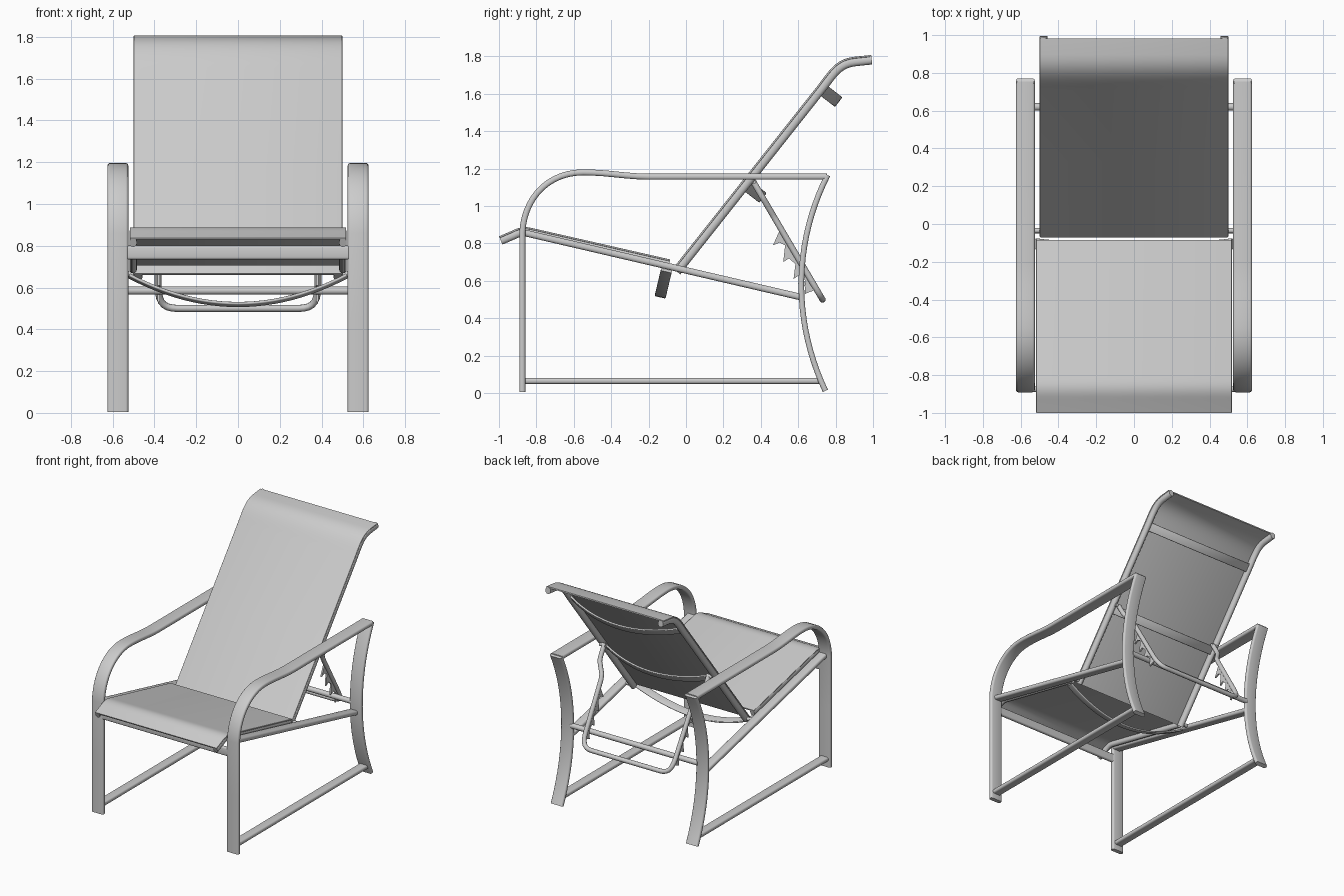
import bpy, bmesh, math
from mathutils import Vector, Matrix
from mathutils.geometry import interpolate_bezier

cube = bpy.data.objects.get("Cube")
if cube:
    bpy.data.objects.remove(cube)

GREY = (0.6, 0.6, 0.6, 1.0)
mat = bpy.data.materials.new("light grey")
mat.use_nodes = True
mat.diffuse_color = GREY
mat.node_tree.nodes["Principled BSDF"].inputs["Base Color"].default_value = GREY
X = Vector((1, 0, 0))


def finish(name, bm):
    bmesh.ops.recalc_face_normals(bm, faces=bm.faces)
    mesh = bpy.data.meshes.new(name)
    bm.to_mesh(mesh)
    bm.free()
    mesh.materials.append(mat)
    obj = bpy.data.objects.new(name, mesh)
    bpy.context.collection.objects.link(obj)
    bpy.ops.object.select_all(action='DESELECT')
    obj.select_set(True)
    bpy.context.view_layer.objects.active = obj
    bpy.ops.object.shade_smooth_by_angle(angle=math.radians(35))
    return obj


def bezier(a, b, c, d, n=14):
    pts = [Vector((p[0], p[1], 0)) for p in (a, b, c, d)]
    return [(p.x, p.y) for p in interpolate_bezier(*pts, n)]


def in_plane(x, points):
    return [Vector((x, y, z)) for y, z in points]


def section(width, thick, radius):
    """Rounded rectangle outline."""
    out = []
    for k, (sx, sy) in enumerate(((1, 1), (-1, 1), (-1, -1), (1, -1))):
        for step in range(4):
            a = math.radians(90 * k + 30 * step)
            out.append((sx * (width / 2 - radius) + radius * math.cos(a),
                        sy * (thick / 2 - radius) + radius * math.sin(a)))
    return out


def sweep(name, path, width, thick, side=X, radius=None, lift=0.0):
    """Sweep a rounded bar along a path; side is its width direction."""
    outline = section(width, thick, radius or thick * 0.4)
    bm = bmesh.new()
    rings = []
    for i, p in enumerate(path):
        before = (p - path[i - 1]).normalized() if i else None
        after = (path[i + 1] - p).normalized() if i < len(path) - 1 else None
        tangent = ((before or after) + (after or before)).normalized()
        normal = side.cross(tangent).normalized()
        mitre = 1 / max(0.5, tangent.dot(after or before))
        rings.append([bm.verts.new(p + side * u + normal * (v + lift) * mitre)
                      for u, v in outline])
    n = len(outline)
    for r, s in zip(rings, rings[1:]):
        for j in range(n):
            bm.faces.new((r[j], r[(j + 1) % n], s[(j + 1) % n], s[j]))
    bm.faces.new(rings[0])
    bm.faces.new(rings[-1])
    return finish(name, bm)


def tube(name, path, radius):
    """Round tube through the given points."""
    curve = bpy.data.curves.new(name, 'CURVE')
    curve.dimensions = '3D'
    curve.bevel_depth = radius
    curve.bevel_resolution = 3
    curve.use_fill_caps = True
    spline = curve.splines.new('POLY')
    spline.points.add(len(path) - 1)
    for sp, p in zip(spline.points, path):
        sp.co = (*p, 1)
    curve.materials.append(mat)
    obj = bpy.data.objects.new(name, curve)
    bpy.context.collection.objects.link(obj)
    return obj


def plate(name, x, outline, thick):
    """Flat plate standing in the side plane."""
    bm = bmesh.new()
    face = bm.faces.new([bm.verts.new(p) for p in in_plane(x - thick / 2, outline)])
    ext = bmesh.ops.extrude_face_region(bm, geom=[face])
    verts = [v for v in ext["geom"] if isinstance(v, bmesh.types.BMVert)]
    bmesh.ops.translate(bm, verts=verts, vec=(thick, 0, 0))
    return finish(name, bm)


def bow(name, start, sag_dir, sag, half, width):
    """Flat spreader bar bowed away from the fabric."""
    down = Vector((0, *sag_dir)).normalized()
    path = []
    for i in range(25):
        t = i / 12 - 1
        path.append(Vector((half * t, *start)) + down * sag * (1 - t * t))
    return sweep(name, path, width, 0.014, side=X.cross(down))


# Profiles in the side plane (y, z)
arm = ([(-0.875, 0.005), (-0.875, 0.45)]
       + bezier((-0.875, 0.86), (-0.865, 1.04), (-0.74, 1.18), (-0.55, 1.18))
       + bezier((-0.5, 1.179), (-0.4, 1.175), (-0.3, 1.157), (-0.2, 1.157), 6)
       + [(0.755, 1.157)])
rear = bezier((0.757, 1.165), (0.572, 0.80), (0.572, 0.38), (0.745, 0.012), 22)
back = ([(-0.05, 0.65), (0.35, 1.155)]
        + bezier((0.73, 1.635), (0.79, 1.715), (0.82, 1.762), (0.90, 1.772), 10)
        + [(0.993, 1.782)])
seat = ([(-0.99, 0.815)]
        + bezier((-0.92, 0.845), (-0.88, 0.865), (-0.86, 0.866), (-0.82, 0.856), 8)
        + [(-0.09, 0.69)])
ratchet = [(0.505, 0.88), (0.465, 0.79), (0.50, 0.805), (0.53, 0.79), (0.52, 0.70),
           (0.55, 0.72), (0.585, 0.69), (0.575, 0.61), (0.605, 0.63), (0.64, 0.60),
           (0.635, 0.53), (0.70, 0.555)]

for side, s in (("left", 1), ("right", -1)):
    # Side frames
    sweep(f"{side}_front_leg_and_arm", in_plane(s * 0.575, arm), 0.1, 0.032)
    sweep(f"{side}_rear_leg", in_plane(s * 0.575, rear), 0.1, 0.03)
    sweep(f"{side}_floor_rail", in_plane(s * 0.575, [(-0.875, 0.065), (0.715, 0.065)]),
          0.07, 0.032)
    sweep(f"{side}_seat_support_rail",
          in_plane(s * 0.56, [(-0.87, 0.858), (0.615, 0.513)]), 0.07, 0.035)
    # Fabric rails
    sweep(f"{side}_seat_rail", in_plane(s * 0.502, seat), 0.036, 0.045)
    sweep(f"{side}_back_rail", in_plane(s * 0.479, back), 0.042, 0.05)
    # Joints and ratchet plates
    tube(f"{side}_back_pivot", [(s * 0.47, -0.035, 0.665), (s * 0.55, -0.035, 0.665)], 0.014)
    tube(f"{side}_prop_pivot", [(s * 0.43, 0.36, 1.13), (s * 0.48, 0.36, 1.13)], 0.014)
    plate(f"{side}_ratchet_plate", s * 0.38, ratchet, 0.012)

# Fabric
sweep("seat_fabric", in_plane(0, seat), 1.036, 0.01, lift=0.02)
sweep("back_fabric", in_plane(0, back[:-1] + [(0.985, 1.781)]), 0.998, 0.01, lift=0.021)

# Cross members
sweep("front_crossbar", [Vector((x, -0.875, 0.767)) for x in (-0.53, 0.53)],
      0.066, 0.028, side=Vector((0, 0, 1)))
tube("rear_crossbar", [(-0.54, 0.62, 0.585), (0.54, 0.62, 0.585)], 0.02)
bow("seat_bow", (-0.105, 0.655), (-0.23, -0.97), 0.14, 0.52, 0.06)
bow("lower_back_bow", (0.315, 1.118), (0.79, -0.61), 0.115, 0.48, 0.065)
bow("upper_back_bow", (0.72, 1.63), (0.79, -0.61), 0.115, 0.48, 0.065)

# Folding prop: bent U tube hanging from the back rails
top, bottom = Vector((0, 0.36, 1.13)), Vector((0, 0.73, 0.5))
half = [(0.445, 0.0), (0.445, 0.12), (0.44, 0.16), (0.395, 0.27), (0.387, 0.32)]
half += bezier((0.382, 0.84), (0.38, 0.95), (0.36, 1.0), (0.29, 1.0), 8)
full = half + [(-x, t) for x, t in reversed(half)]
tube("back_prop", [top.lerp(bottom, t) + X * x for x, t in full], 0.017)
